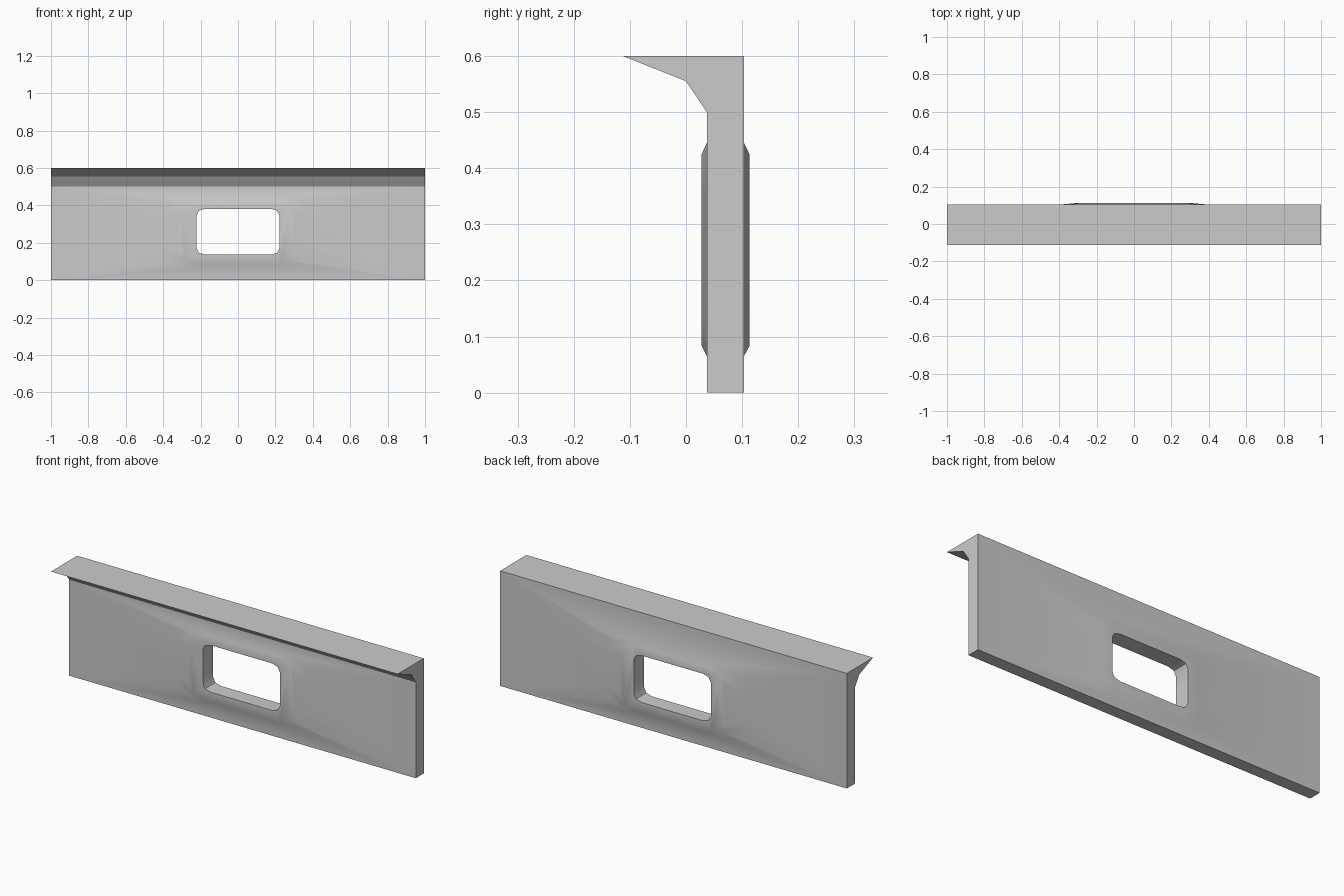
import bpy, bmesh
from math import radians

if "Cube" in bpy.data.objects:
    bpy.data.objects.remove(bpy.data.objects["Cube"])


def loft(name, loops):
    """Solid skinned through matching closed loops of 3D points."""
    bm = bmesh.new()
    rings = [[bm.verts.new(p) for p in loop] for loop in loops]
    n = len(rings[0])
    for a, b in zip(rings, rings[1:]):
        for i in range(n):
            j = (i + 1) % n
            bm.faces.new((a[i], a[j], b[j], b[i]))
    bm.faces.new(rings[0])
    bm.faces.new(rings[-1])
    bmesh.ops.recalc_face_normals(bm, faces=bm.faces)
    mesh = bpy.data.meshes.new(name)
    bm.to_mesh(mesh)
    bm.free()
    obj = bpy.data.objects.new(name, mesh)
    bpy.context.collection.objects.link(obj)
    return obj


def rounded_rect(y, w, z0, z1, cx, cz):
    """Rectangle in the XZ plane with two-step rounded corners."""
    zc, h = (z0 + z1) / 2, (z1 - z0) / 2
    corner = [(w, h - cz), (w - cx * 0.28, h - cz * 0.28), (w - cx, h)]
    pts = []
    for sx, sz in ((1, 1), (-1, 1), (-1, -1), (1, -1)):
        part = corner if sx * sz > 0 else corner[::-1]
        pts += [(sx * x, y, zc + sz * z) for x, z in part]
    return pts


def combine(target, other, operation):
    mod = target.modifiers.new(operation, 'BOOLEAN')
    mod.operation = operation
    mod.solver = 'EXACT'
    mod.object = other
    bpy.context.view_layer.objects.active = target
    bpy.ops.object.modifier_apply(modifier=mod.name)
    bpy.data.objects.remove(other)


# Wall panel with overhanging ledge: side profile extruded along x
profile = [(0.103, 0), (0.103, 0.6), (-0.113, 0.6), (0, 0.555), (0.037, 0.5), (0.037, 0)]
panel = loft("wall_panel", [[(x, y, z) for y, z in profile] for x in (-1, 1)])

# Shallow swelling around the opening, on both faces
pad = loft("swelling", [
    rounded_rect(0.028, 0.30, 0.083, 0.425, 0.08, 0.06),
    rounded_rect(0.040, 0.433, 0.059, 0.452, 0.19, 0.12),
    rounded_rect(0.100, 0.433, 0.059, 0.452, 0.19, 0.12),
    rounded_rect(0.113, 0.30, 0.083, 0.425, 0.08, 0.06)])
combine(panel, pad, 'UNION')

# Rounded opening through the panel
hole = loft("opening_cutter", [rounded_rect(y, 0.222, 0.137, 0.382, 0.045, 0.035)
                               for y in (-0.2, 0.3)])
combine(panel, hole, 'DIFFERENCE')

panel.select_set(True)
bpy.context.view_layer.objects.active = panel
bpy.ops.object.shade_smooth_by_angle(angle=radians(28))
